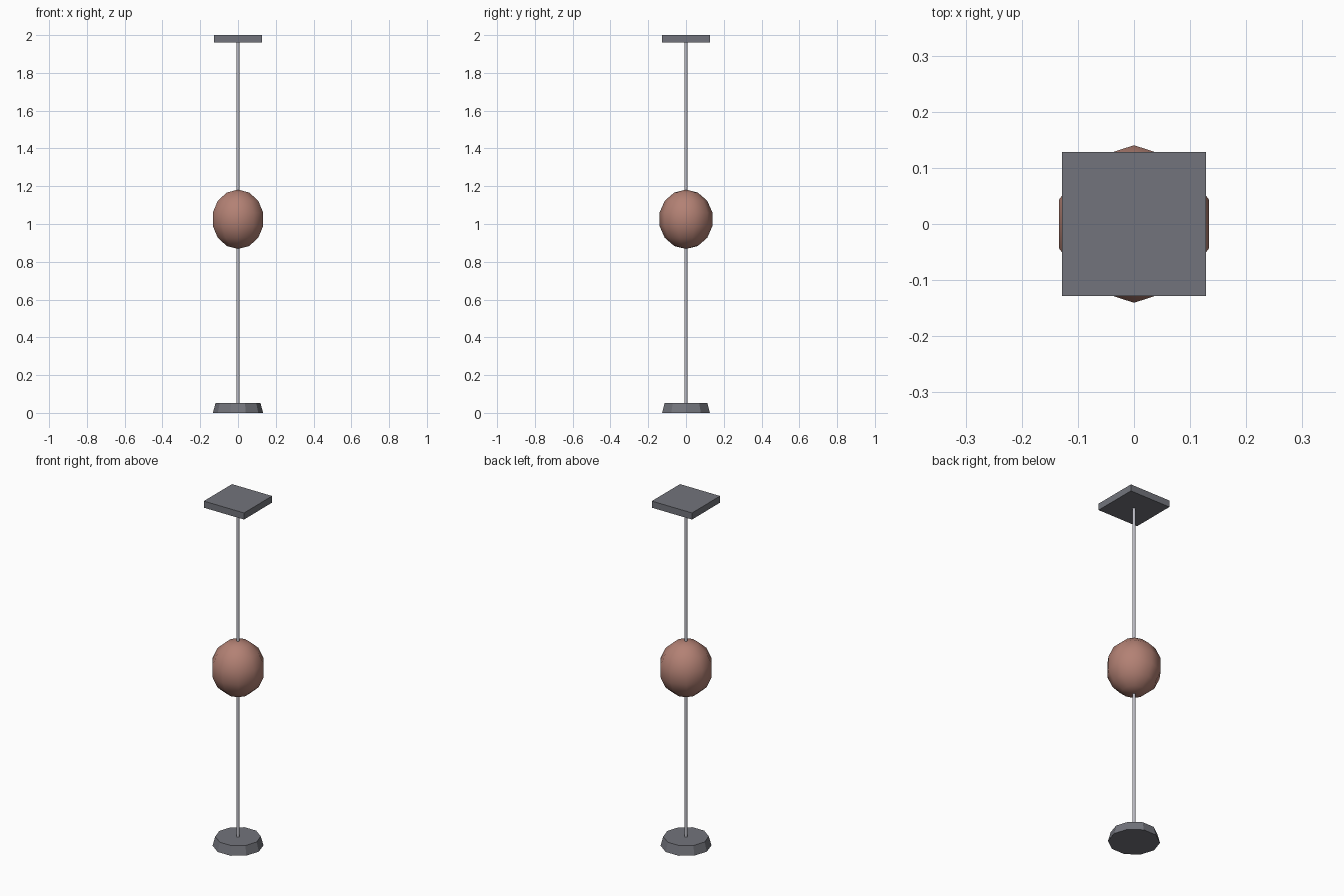
import bpy
import math

cube = bpy.data.objects.get("Cube")
if cube:
    bpy.data.objects.remove(cube, do_unlink=True)


def make_material(name, colour):
    mat = bpy.data.materials.new(name)
    mat.use_nodes = True
    mat.diffuse_color = (*colour, 1)
    mat.node_tree.nodes["Principled BSDF"].inputs["Base Color"].default_value = (*colour, 1)
    return mat


def finish(name, mat, smooth=None):
    obj = bpy.context.object
    obj.name = obj.data.name = name
    obj.data.materials.append(mat)
    if smooth:
        bpy.ops.object.shade_smooth_by_angle(angle=math.radians(smooth))
    return obj


dark_grey = make_material("dark grey", (0.17, 0.175, 0.2))
light_grey = make_material("light grey metal", (0.5, 0.5, 0.55))
clay = make_material("clay red", (0.45, 0.22, 0.175))

# Square plate at the top
bpy.ops.mesh.primitive_cube_add(size=1, location=(0, 0, 1.981))
plate = finish("top_plate", dark_grey)
plate.scale = (0.256, 0.256, 0.038)

# Thin rod through the ball
bpy.ops.mesh.primitive_cylinder_add(vertices=10, radius=0.008, depth=1.93, location=(0, 0, 1.005))
finish("rod", light_grey, 60)

# Tapered ten-sided foot with a corner on the x axis
bpy.ops.mesh.primitive_cone_add(vertices=10, radius1=0.133, radius2=0.119, depth=0.052,
                                location=(0, 0, 0.026), rotation=(0, 0, math.radians(18)))
finish("base", dark_grey)

# Slightly tall low-poly ball
bpy.ops.mesh.primitive_uv_sphere_add(segments=10, ring_count=7, radius=1, location=(0, 0, 1.025))
ball = finish("ball", clay, 60)
ball.scale = (0.144, 0.144, 0.157)
